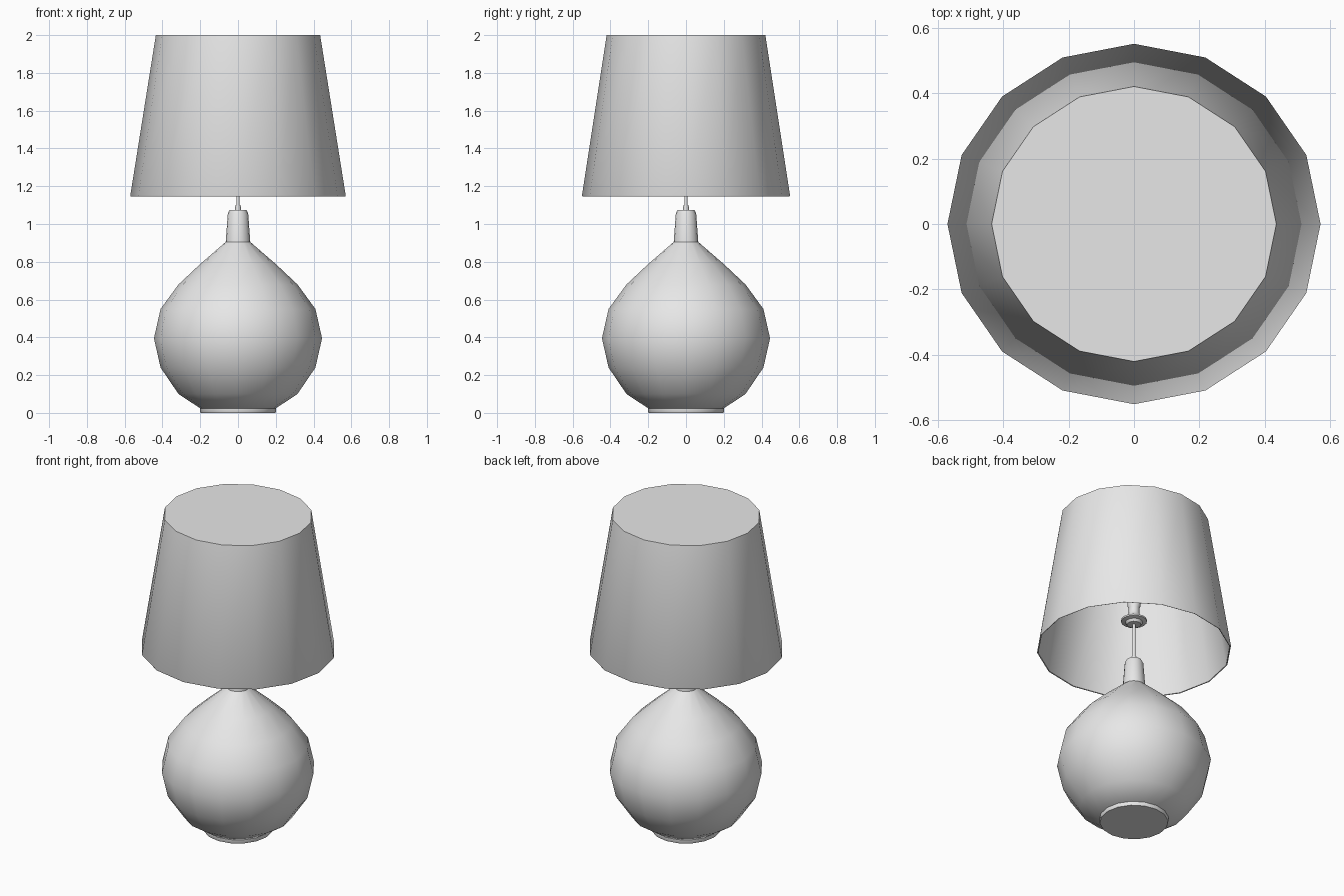
import bpy, bmesh
from math import cos, sin, pi, radians

old = bpy.data.objects.get("Cube")
if old:
    bpy.data.objects.remove(old)

grey = bpy.data.materials.new("plain_grey")
grey.use_nodes = True
grey.diffuse_color = (0.8, 0.8, 0.8, 1)
grey.node_tree.nodes["Principled BSDF"].inputs["Base Color"].default_value = (0.8, 0.8, 0.8, 1)


def lathe(name, profile, sides=16, depth=1.0):
    """Revolve (radius, height) points about z; radius 0 closes to one point."""
    bm = bmesh.new()
    rings = []
    for r, z in profile:
        if r == 0:
            rings.append([bm.verts.new((0, 0, z))] * sides)
        else:
            angles = [2 * pi * i / sides for i in range(sides)]
            rings.append([bm.verts.new((r * cos(a), r * depth * sin(a), z)) for a in angles])
    for low, high in zip(rings, rings[1:]):
        for i in range(sides):
            j = (i + 1) % sides
            corners = list(dict.fromkeys((low[i], low[j], high[j], high[i])))
            bm.faces.new(corners)
    bmesh.ops.recalc_face_normals(bm, faces=bm.faces)
    mesh = bpy.data.meshes.new(name)
    bm.to_mesh(mesh)
    bm.free()
    mesh.materials.append(grey)
    obj = bpy.data.objects.new(name, mesh)
    bpy.context.collection.objects.link(obj)
    bpy.ops.object.select_all(action='DESELECT')
    obj.select_set(True)
    bpy.context.view_layer.objects.active = obj
    bpy.ops.object.shade_smooth_by_angle(angle=radians(40))
    return obj


# Round foot under the body
lathe("foot", [(0, 0), (0.197, 0), (0.2, 0.005), (0.2, 0.025), (0.18, 0.03), (0, 0.03)])

# Gourd-shaped body running up into the neck
lathe("body", [(0, 0.02), (0.2, 0.024), (0.315, 0.10), (0.41, 0.24), (0.445, 0.395),
               (0.41, 0.55), (0.315, 0.68), (0.2, 0.788), (0.065, 0.905),
               (0.054, 1.055), (0.044, 1.075), (0, 1.075)])

# Stem with its small collar
lathe("collar", [(0, 1.07), (0.016, 1.07), (0.014, 1.10), (0, 1.10)], 12)
lathe("stem", [(0, 1.09), (0.009, 1.09), (0.009, 1.34), (0, 1.34)], 12)

# Flanged lamp socket
lathe("socket", [(0, 1.315), (0.04, 1.315), (0.05, 1.33), (0.075, 1.335), (0.075, 1.345),
                 (0.045, 1.36), (0.031, 1.385), (0.031, 1.42), (0.038, 1.44),
                 (0.038, 1.50), (0, 1.50)])

# Bulb hidden in the shade
lathe("bulb", [(0, 1.49), (0.03, 1.49), (0.04, 1.54), (0.075, 1.60), (0.085, 1.65),
               (0.07, 1.71), (0.035, 1.74), (0, 1.75)])

# Tapered oval shade: thin wall, closed top
lathe("shade", [(0, 1.99), (0.427, 1.99), (0.562, 1.147), (0.567, 1.145),
                (0.57, 1.152), (0.435, 2.0), (0, 2.0)], depth=0.966)
